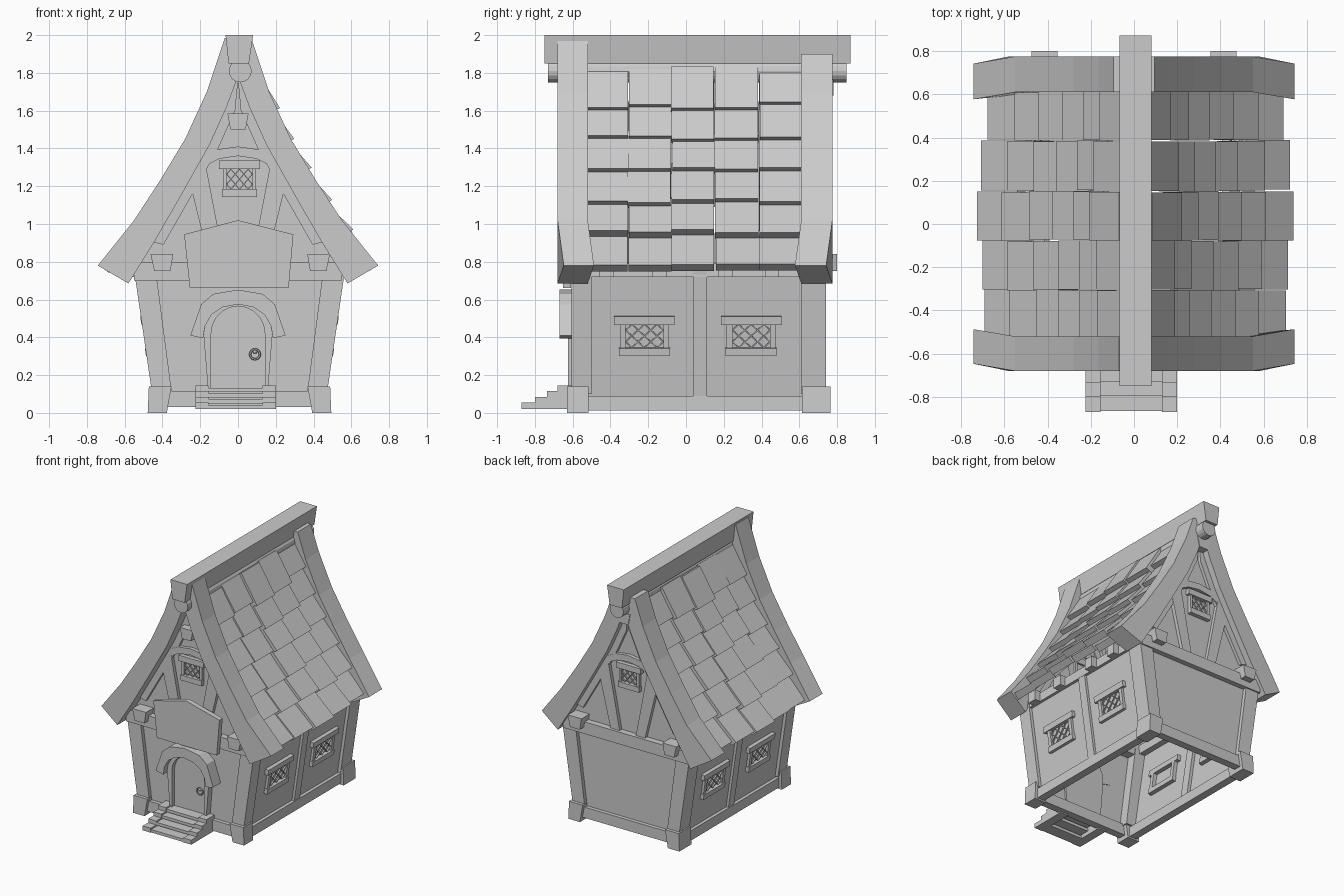
import bpy, bmesh, math, random
from mathutils import Matrix, Vector

if "Cube" in bpy.data.objects:
    bpy.data.objects.remove(bpy.data.objects["Cube"])

random.seed(4)
CX = 0.008                                   # body centre line
I = Matrix.Identity(4)


def prism(name, polys, a, b, M=I, axis='y'):
    """Extrude 2D outlines from a to b: (x,z) along y, or (y,z) along x."""
    bm = bmesh.new()
    for pts in polys:
        rings = []
        for d in (a, b):
            rings.append([bm.verts.new(M @ Vector((p, d, q) if axis == 'y' else (d, p, q)))
                          for p, q in pts])
        n = len(pts)
        bm.faces.new(rings[0])
        bm.faces.new(rings[1][::-1])
        for i in range(n):
            j = (i + 1) % n
            bm.faces.new((rings[0][i], rings[1][i], rings[1][j], rings[0][j]))
    bmesh.ops.recalc_face_normals(bm, faces=bm.faces)
    me = bpy.data.meshes.new(name)
    bm.to_mesh(me)
    bm.free()
    ob = bpy.data.objects.new(name, me)
    bpy.context.collection.objects.link(ob)
    return ob


def rect(x0, x1, z0, z1):
    return [(x0, z0), (x1, z0), (x1, z1), (x0, z1)]


def flip(pts):
    return [(-x, z) for x, z in pts]


def both(pts):
    return [pts, flip(pts)]


def hw(z):
    """Half width of the leaning timber frame at height z."""
    return 0.448 + 0.146 * z


def window(M, su, sv):
    """Leaded window in the local xz plane, facing -y."""
    prism("window_lintel", [rect(-.16 * su, .16 * su, .065 * sv, .065 * sv + .045)], -.028, .03, M)
    prism("window_sill", [rect(-.135 * su, .135 * su, -.06 * sv - .042, -.06 * sv)], -.028, .03, M)
    prism("window_jambs", both(rect(.1 * su, .13 * su, -.06 * sv, .065 * sv)), -.02, .03, M)
    nx, nz, t = 6, 4, .004
    w, h = .2 * su / nx, .125 * sv / nz
    bars = []
    for i in range(nx):
        for j in range(nz):
            x, z = -.1 * su + i * w, -.06 * sv + j * h
            s = 1 if (i + j) % 2 else -1
            z0, z1 = (z, z + h) if s > 0 else (z + h, z)
            bars.append([(x, z0 - t), (x + w, z1 - t), (x + w, z1 + t), (x, z0 + t)])
    prism("window_lattice", bars, -.012, -.002, M)


# Wall shell, open below
bm = bmesh.new()
rings = [[bm.verts.new((CX + s * (hw(z) - .025), y, z))
          for s, y in ((-1, -.575), (1, -.575), (1, .71), (-1, .71))] for z in (0.03, .76)]
for i in range(4):
    j = (i + 1) % 4
    bm.faces.new((rings[0][i], rings[0][j], rings[1][j], rings[1][i]))
me = bpy.data.meshes.new("walls")
bm.to_mesh(me)
bm.free()
bpy.context.collection.objects.link(bpy.data.objects.new("walls", me))

# Corner posts, foot blocks, sills and side posts
C = Matrix.Translation((CX, 0, 0))
post = [(hw(.1), .1), (hw(.75), .75), (hw(.75) - .115, .75), (hw(.1) - .105, .1)]
foot = [(.486, 0), (.48, .14), (.36, .14), (.385, 0)]
for y0, y1, f0, f1 in ((-.605, -.5, -.63, -.515), (.61, .74, .615, .765)):
    prism("corner_posts", both(post), y0, y1, C)
    prism("foot_blocks", both(foot), f0, f1, C)
mid = [(hw(.05) - .005, .05), (hw(.75) - .005, .75), (hw(.75) - .05, .75), (hw(.05) - .05, .05)]
prism("side_posts", both(mid), .04, .11, C)
prism("side_sills", both(rect(.4, .462, .012, .09)), -.55, .68, C)
prism("eave_beams", both(rect(.48, .55, .72, .79)), -.55, .68, C)
for y in (-.42, -.14, .21, .455):
    prism("rafter_ends", both(rect(.5, .595, .72, .80)), y - .037, y + .037, C)

# Side windows
tilt = Matrix.Rotation(math.atan(.146), 4, 'X')
for s in (-1, 1):
    for y in (-.22, .345):
        M = Matrix.Translation((CX + s * (hw(.405) - .025), y, .405)) @ \
            Matrix.Rotation(s * math.pi / 2, 4, 'Z') @ tilt
        window(M, 1, 1)

# Gable ends: local y = 0 is the post face, negative is outward
outer = [(.165, 1.70), (.28, 1.45), (.41, 1.235), (.55, 1.02), (.742, .78)]
inner = [(.58, .685), (.44, .91), (.305, 1.145), (.15, 1.42), (.06, 1.62), (0, 1.78)]
front = Matrix.Translation((0, -.605, 0))
back = Matrix.Translation((0, .74, 0)) @ Matrix.Rotation(math.pi, 4, 'Z')
for M, b0, b1, top, tail, pz in (
        (front, -.075, .085, [(0, 1.985), (.07, 1.985)], -.055, 1.5),
        (back, -.035, .13, [(0, 1.9), (.095, 1.9)], -.06, 1.68)):
    prism("gable_wall", [[(-.54, .72), (.54, .72), (.5, .98), (.23, 1.42), (.08, 1.76),
                          (-.08, 1.76), (-.23, 1.42), (-.5, .98)]], .04, .05, M)
    for pts in both(top + outer + inner):
        ob = prism("bargeboard", [pts], b0, b1, M)
        for v in ob.data.vertices:            # tail tips turn inward
            if abs(v.co.z - .78) < .001:
                v.co.y += .033 if v.co.y < 0 else -.033
    strip = [(x + .03, z) for x, z in inner] + [(max(x - .045, 0), z - .02) for x, z in inner[::-1]]
    prism("gable_rafters", both(strip[1:-1]), .015, .06, M)
    prism("tie_beam", [rect(-.55, .55, .70, .795)], -.01, .1, M)
    prism("beam_ends", [[(x + .012, z) for x, z in p] for p in
                        both([(.37, .75), (.455, .75), (.475, .84), (.355, .84)])]
          if tail == -.055 else both([(.37, .75), (.455, .75), (.475, .84), (.355, .84)]),
          tail, .1, M)
    prism("gable_sill", [rect(-.4, .4, .03, .115)], 0, .06, M)
    prism("gable_braces", both([(.07, .79), (.15, .79), (.255, 1.22), (.18, 1.36)]), .012, .06, M)
    prism("gable_arch", [[(-.18, 1.36), (-.11, 1.395), (0, 1.41), (.11, 1.395), (.18, 1.36),
                          (.17, 1.31), (.1, 1.345), (0, 1.36), (-.1, 1.345), (-.17, 1.31)]],
          .012, .06, M)
    prism("peak_block", [[(-.04, pz), (.04, pz), (.056, pz + .085), (-.056, pz + .085)]],
          -.04, .08, M)
    window(M @ Matrix.Translation((0.008, .035, 1.235)), .68, .85)

# Ridge beam and round ridge pole
prism("ridge_beam", [[(-.05, 1.85), (.058, 1.85), (.08, 2), (-.066, 2)]], -.75, .872)
prism("ridge_pole", [[(.012 + .06 * math.cos(k * math.pi / 8), 1.81 + .06 * math.sin(k * math.pi / 8))
                      for k in range(16)]], -.73, .85)

# Roof shingles in five columns and six rows on each slope
curve = [(.06, 2.0)] + outer + [(.822, .68)]


def roof_x(z):
    for (x0, z0), (x1, z1) in zip(curve, curve[1:]):
        if z >= z1:
            return x0 + (x1 - x0) * (z0 - z) / (z0 - z1)


cols = [(-.525, -.305), (-.305, -.078), (-.075, .15), (.155, .385), (.388, .612)]
drop = [.01, .005, -.005, .005, .02]
height = [-.025, -.018, .004, -.008, -.032]
for s in (-1, 1):
    for (y0, y1), d, hgt in zip(cols, drop, height):
        rows = [.79 + .166 * k + d + random.uniform(-.012, .012) * (k > 0) for k in range(6)]
        for k, zb in enumerate(rows):
            zt = rows[k + 1] + .05 if k < 5 else 1.85 + d * .8
            p, q = Vector((roof_x(zb), zb)), Vector((roof_x(zt), zt))
            t = (q - p).normalized()
            n = Vector((t.y, -t.x))
            lift = hgt + (.012 if s > 0 else -.004) - (.015 if k == 0 else 0)
            prof = [p + n * lift, q + n * (lift - .048), q + n * (lift - .075), p + n * (lift - .055)]
            pts = [(s * v.x, v.y) for v in prof]
            j = random.uniform(-.004, .004)
            prism("roof_shingle", [pts], y0 + j, y1 + j)


# Door, frame, hood and handle
def arch(w, foot_w, z0, spring, top, n=10):
    h = top - spring
    arc = [(w * math.cos(math.pi * k / n), spring + h * math.sin(math.pi * k / n)) for k in range(n + 1)]
    return [(foot_w, z0)] + arc + [(-foot_w, z0)]


prism("door", [arch(.142, .142, .115, .42, .565)], -.59, -.56)
prism("door_frame", [arch(.182, .158, .115, .41, .605) + arch(.142, .142, .115, .42, .565)[::-1]],
      -.625, -.56)
hood = [(.185, .395), (.252, .41), (.195, .575), (.13, .63), (0, .652)]
hood_in = [(0, .575), (.08, .56), (.14, .52), (.175, .46)]
prism("door_hood", [hood + flip(hood[:4])[::-1] + flip(hood_in[1:])[::-1] + hood_in], -.67, -.57)
bpy.ops.mesh.primitive_torus_add(location=(.09, -.605, .31), rotation=(math.pi / 2, 0, 0),
                                 major_radius=.026, minor_radius=.006,
                                 major_segments=16, minor_segments=6)
bpy.context.object.name = "door_ring"
bpy.ops.mesh.primitive_uv_sphere_add(segments=10, ring_count=6, radius=.012, location=(.09, -.6, .325))
bpy.context.object.name = "door_ring_boss"

# Sign board, blank
prism("sign_board", [[(-.255, .66), (.268, .66), (.293, .945), (0, 1.02), (-.285, .945)]], -.65, -.61)

# Entrance steps between stepped stringers
nose = [(-.87, .055), (-.80, .085), (-.735, .115), (-.68, .145)]
side = [(-.58, .02), (-.87, .02)]
for k, (y, z) in enumerate(nose):
    side += [(y, z), (nose[k + 1][0] if k < 3 else -.58, z)]
for x0, x1 in ((-.225, -.155), (.13, .2)):
    prism("step_stringer", [side], x0, x1, axis='x')
prism("step_treads", [rect(y + .005, y + .1 if k < 3 else -.56, z - .035, z - .012)
                      for k, (y, z) in enumerate(nose)], -.155, .13, axis='x')
